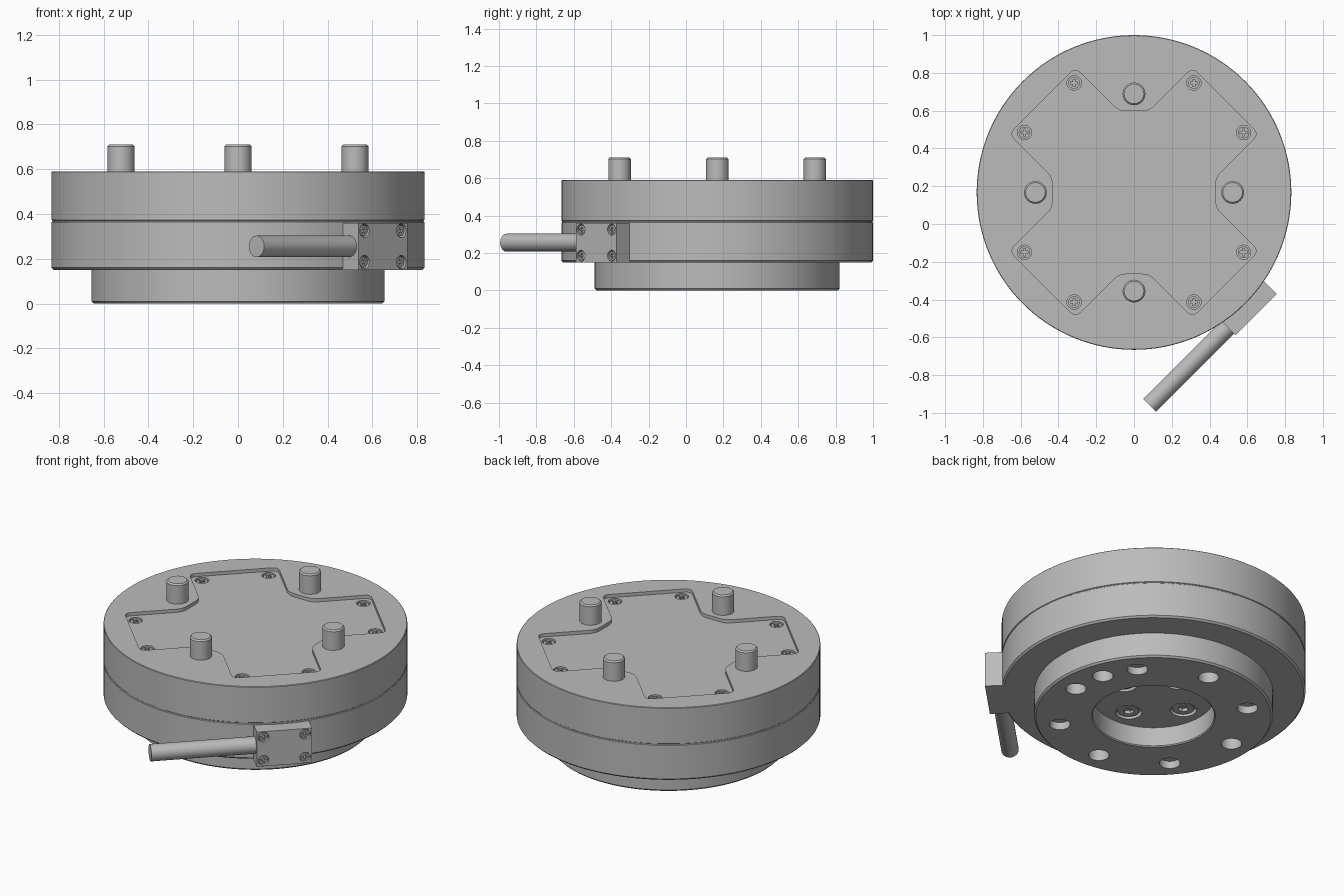
import bpy, bmesh
from math import sin, cos, pi, radians
from mathutils import Matrix, Vector

cube = bpy.data.objects.get("Cube")
if cube:
    bpy.data.objects.remove(cube, do_unlink=True)

CENTRE = Vector((0, 0.167, 0))
steel = bpy.data.materials.new("grey_steel")
steel.use_nodes = True
steel.diffuse_color = (0.5, 0.5, 0.5, 1)
steel.node_tree.nodes["Principled BSDF"].inputs["Base Color"].default_value = (0.5, 0.5, 0.5, 1)
parts = []


def make(name, bm):
    bmesh.ops.recalc_face_normals(bm, faces=bm.faces)
    mesh = bpy.data.meshes.new(name)
    bm.to_mesh(mesh)
    bm.free()
    mesh.materials.append(steel)
    return place(name, mesh)


def place(name, mesh, frame=Matrix()):
    ob = bpy.data.objects.new(name, mesh)
    ob.matrix_world = Matrix.Translation(CENTRE) @ frame
    bpy.context.collection.objects.link(ob)
    parts.append(ob)
    return ob


def circle(r, n=32, x=0, y=0):
    return [(x + r * cos(2 * pi * i / n), y + r * sin(2 * pi * i / n)) for i in range(n)]


def prism(bm, outline, low, high, frame=Matrix()):
    bottom = [bm.verts.new(frame @ Vector((x, y, low))) for x, y in outline]
    top = [bm.verts.new(frame @ Vector((x, y, high))) for x, y in outline]
    bm.faces.new(bottom[::-1])
    bm.faces.new(top)
    for i in range(len(outline)):
        j = (i + 1) % len(outline)
        bm.faces.new((bottom[i], bottom[j], top[j], top[i]))


def lathe(name, profile, steps=128):
    bm = bmesh.new()
    verts = [bm.verts.new((r, 0, z)) for r, z in profile]
    edges = [bm.edges.new(pair) for pair in zip(verts, verts[1:])]
    bmesh.ops.spin(bm, geom=verts + edges, axis=(0, 0, 1), cent=(0, 0, 0),
                   angle=2 * pi, steps=steps, use_duplicate=False)
    bmesh.ops.remove_doubles(bm, verts=bm.verts, dist=1e-4)
    return make(name, bm)


def carve(ob, cutter_bm):
    """Subtract the cutter and bake the result into the object's mesh."""
    cutter = make("cutter", cutter_bm)
    cutter.hide_render = True
    cutter.matrix_world = ob.matrix_world
    mod = ob.modifiers.new("cut", "BOOLEAN")
    mod.operation, mod.solver, mod.object = "DIFFERENCE", "EXACT", cutter
    bpy.context.view_layer.update()
    graph = bpy.context.evaluated_depsgraph_get()
    baked = bpy.data.meshes.new_from_object(ob.evaluated_get(graph))
    ob.modifiers.clear()
    ob.data = baked
    parts.remove(cutter)
    bpy.data.objects.remove(cutter, do_unlink=True)


def rounded(points, size):
    """Replace each corner with a short curve."""
    out = []
    for i, p in enumerate(points):
        p = Vector(p)
        a, b = Vector(points[i - 1]) - p, Vector(points[(i + 1) % len(points)]) - p
        a, b = p + a.normalized() * size, p + b.normalized() * size
        for k in range(6):
            t = k / 5
            out.append(tuple(a * (1 - t) ** 2 + p * 2 * t * (1 - t) + b * t * t))
    return out


def screws(name, frames, radius, cross=True):
    """Sunk screw heads sharing one mesh, each with a drive recess."""
    bm = bmesh.new()
    prism(bm, circle(radius * 0.8), -0.03, -0.006)
    head = make(name, bm)
    cut = bmesh.new()
    if cross:
        a, b = radius * 0.5, radius * 0.16
        plus = [(a, -b), (a, b), (b, b), (b, a), (-b, a), (-b, b),
                (-a, b), (-a, -b), (-b, -b), (-b, -a), (b, -a), (b, -b)]
        prism(cut, plus, -0.02, 0.02)
    else:
        prism(cut, circle(radius * 0.4, 6), -0.025, 0.02)
    carve(head, cut)
    for frame in frames[1:]:
        place(name, head.data, frame)
    head.matrix_world = Matrix.Translation(CENTRE) @ frames[0]


def spin_z(angle):
    return Matrix.Rotation(angle, 4, "Z")


quarters = [spin_z(k * pi / 2) for k in range(4)]
TOP, POCKET, FLOOR = 0.59, 0.57, 0.12

# Main housing with a fine seam groove
housing = lathe("housing", [
    (0, 0.15), (0.823, 0.15), (0.833, 0.16), (0.833, 0.363), (0.829, 0.366),
    (0.829, 0.37), (0.833, 0.373), (0.833, 0.587), (0.83, TOP), (0, TOP)])

# Cross-shaped sunken cover on top
corners = []
for turn in quarters:
    for p in [(0.43, 0.08), (0.66, 0.31), (0.31, 0.66), (0.08, 0.43)]:
        corners.append(tuple((turn @ Vector((*p, 0)))[:2]))
cut = bmesh.new()
prism(cut, rounded(corners, 0.04), POCKET, TOP + 0.1)
carve(housing, cut)

# Cover screws
cover_frames = [turn @ Matrix.Translation((x, y, POCKET))
                for turn in quarters for x, y in [(0.58, 0.317), (0.317, 0.58)]]
cut = bmesh.new()
for f in cover_frames:
    prism(cut, circle(0.038), -0.025, 0.01, f)
carve(housing, cut)
screws("cover_screw", cover_frames, 0.038)

# Four locating pins
pin = lathe("locating_pin", [(0, 0.56), (0.06, 0.56), (0.06, 0.702),
                             (0.052, 0.71), (0, 0.71)], 48)
for turn in quarters[1:]:
    place("locating_pin", pin.data, turn @ Matrix.Translation((0.522, 0, 0)))
pin.location.x += 0.522

# Mounting flange with a central recess
flange = lathe("mounting_flange", [
    (0, FLOOR), (0.333, FLOOR), (0.333, 0.006), (0.339, 0), (0.645, 0),
    (0.655, 0.01), (0.655, 0.17), (0, 0.17)])

# Bolt circle, dowel hole and recess screw seats
cut = bmesh.new()
for k in range(8):
    a = radians(45 * k - 4.8)
    prism(cut, circle(0.057, 32, 0.522 * cos(a), 0.522 * sin(a)), -0.1, 0.045 if k % 2 else 0.13)
a = radians(17.7)
prism(cut, circle(0.057, 32, 0.522 * cos(a), 0.522 * sin(a)), -0.1, 0.13)
flip = Matrix.Rotation(pi, 4, "X")
recess_frames = [t @ Matrix.Translation((0.213, 0, FLOOR)) @ flip for t in quarters]
for f in recess_frames:
    prism(cut, circle(0.073), -0.025, 0.01, f)
carve(flange, cut)
screws("recess_screw", recess_frames, 0.073, cross=False)

# Cable connector block on the front left diagonal: local x along, y up, z outward
s = 0.5 ** 0.5
side = Matrix(((s, 0, s, 0), (s, 0, -s, 0), (0, 1, 0, 0.255), (0, 0, 0, 1)))
bm = bmesh.new()
prism(bm, [(-0.154, -0.105), (0.154, -0.105), (0.154, 0.105), (-0.154, 0.105)], 0.74, 0.915, side)
block = make("connector_block", bm)
block_frames = [side @ Matrix.Translation((x, z, 0.915))
                for x in (-0.116, 0.116) for z in (-0.07, 0.07)]
cut = bmesh.new()
for f in block_frames:
    prism(cut, circle(0.03), -0.025, 0.01, f)
carve(block, cut)
screws("connector_screw", block_frames, 0.03)

# Cable stub leaving the block sideways
bm = bmesh.new()
along = side @ Matrix.Translation((0, 0, 0.855)) @ Matrix.Rotation(pi / 2, 4, "Y")
prism(bm, circle(0.048), -0.738, -0.14, along)
make("cable", bm)

# Smooth curved walls, keep edges crisp
bpy.ops.object.select_all(action="DESELECT")
for ob in parts:
    ob.select_set(True)
bpy.context.view_layer.objects.active = housing
bpy.ops.object.shade_smooth_by_angle(angle=radians(30))
